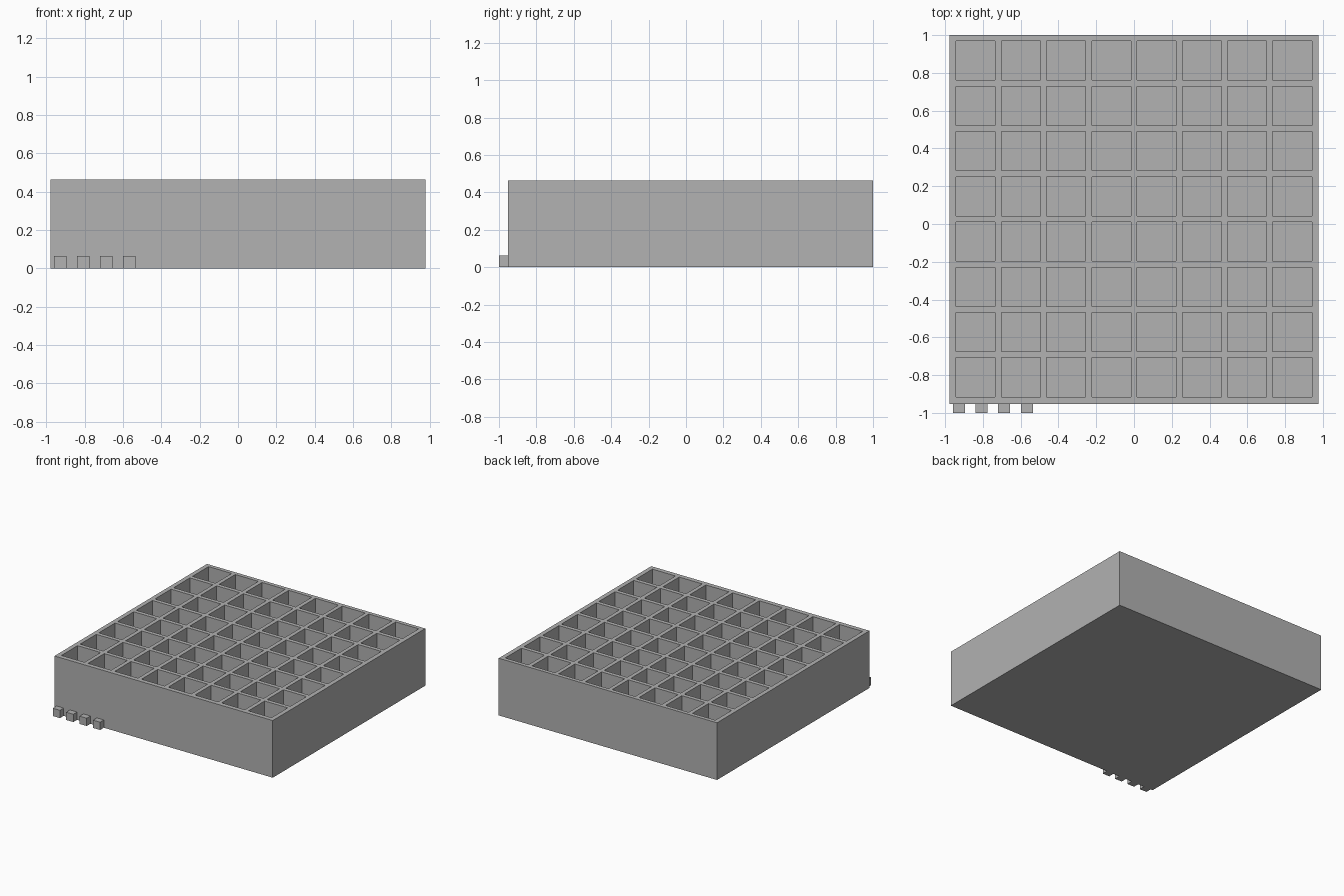
import bpy, bmesh

default = bpy.data.objects.get("Cube")
if default:
    bpy.data.objects.remove(default, do_unlink=True)

# Outer body, pockets and feet dimensions
HALF_X, FRONT, BACK, HEIGHT = 0.978, -0.952, 1.0, 0.463
CELLS, PITCH, POCKET, FLOOR = 8, 0.2395, 0.207, 0.04
FOOT, FOOT_PITCH, FOOT_X = 0.063, 0.12, -0.959

grey = bpy.data.materials.new("grey plastic")
grey.use_nodes = True
colour = (0.445, 0.445, 0.445, 1)
grey.diffuse_color = colour
grey.node_tree.nodes["Principled BSDF"].inputs["Base Color"].default_value = colour


def add_object(name, bm):
    bmesh.ops.recalc_face_normals(bm, faces=bm.faces[:])
    mesh = bpy.data.meshes.new(name)
    bm.to_mesh(mesh)
    bm.free()
    mesh.materials.append(grey)
    obj = bpy.data.objects.new(name, mesh)
    bpy.context.collection.objects.link(obj)
    return obj


def grid_lines(low, first, high):
    """Outer edges plus both sides of every pocket."""
    lines = [low]
    for i in range(CELLS):
        start = first + i * PITCH
        lines += [start, start + POCKET]
    return lines + [high]


# Tray: a top sheet whose alternate cells are sunk, with sides and base
bm = bmesh.new()
xs = grid_lines(-HALF_X, -0.942, HALF_X)
ys = grid_lines(FRONT, -0.915, BACK)
verts = [[bm.verts.new((x, y, HEIGHT)) for y in ys] for x in xs]
pockets = []
for i in range(len(xs) - 1):
    for j in range(len(ys) - 1):
        face = bm.faces.new((verts[i][j], verts[i + 1][j],
                             verts[i + 1][j + 1], verts[i][j + 1]))
        if i % 2 and j % 2:
            pockets.append(face)
rim = [e for e in bm.edges if e.is_boundary]

# Outer walls and base
sides = bmesh.ops.extrude_edge_only(bm, edges=rim)["geom"]
lower = [v for v in sides if isinstance(v, bmesh.types.BMVert)]
for v in lower:
    v.co.z = 0
base_loop = [e for e in bm.edges if all(v.co.z == 0 for v in e.verts)]
bmesh.ops.edgeloop_fill(bm, edges=base_loop)

# Sunk pockets
for face in bmesh.ops.extrude_discrete_faces(bm, faces=pockets)["faces"]:
    for v in face.verts:
        v.co.z = FLOOR
bmesh.ops.remove_doubles(bm, verts=bm.verts[:], dist=0.0001)
add_object("compartment_tray", bm)

# Four small blocks along the lower front edge
depth = FRONT + 1
for n in range(4):
    bm = bmesh.new()
    bmesh.ops.create_cube(bm, size=1)
    bmesh.ops.scale(bm, vec=(FOOT, depth, FOOT), verts=bm.verts)
    block = add_object(f"front_block_{n + 1}", bm)
    block.location = (FOOT_X + FOOT / 2 + n * FOOT_PITCH, FRONT - depth / 2, FOOT / 2)
